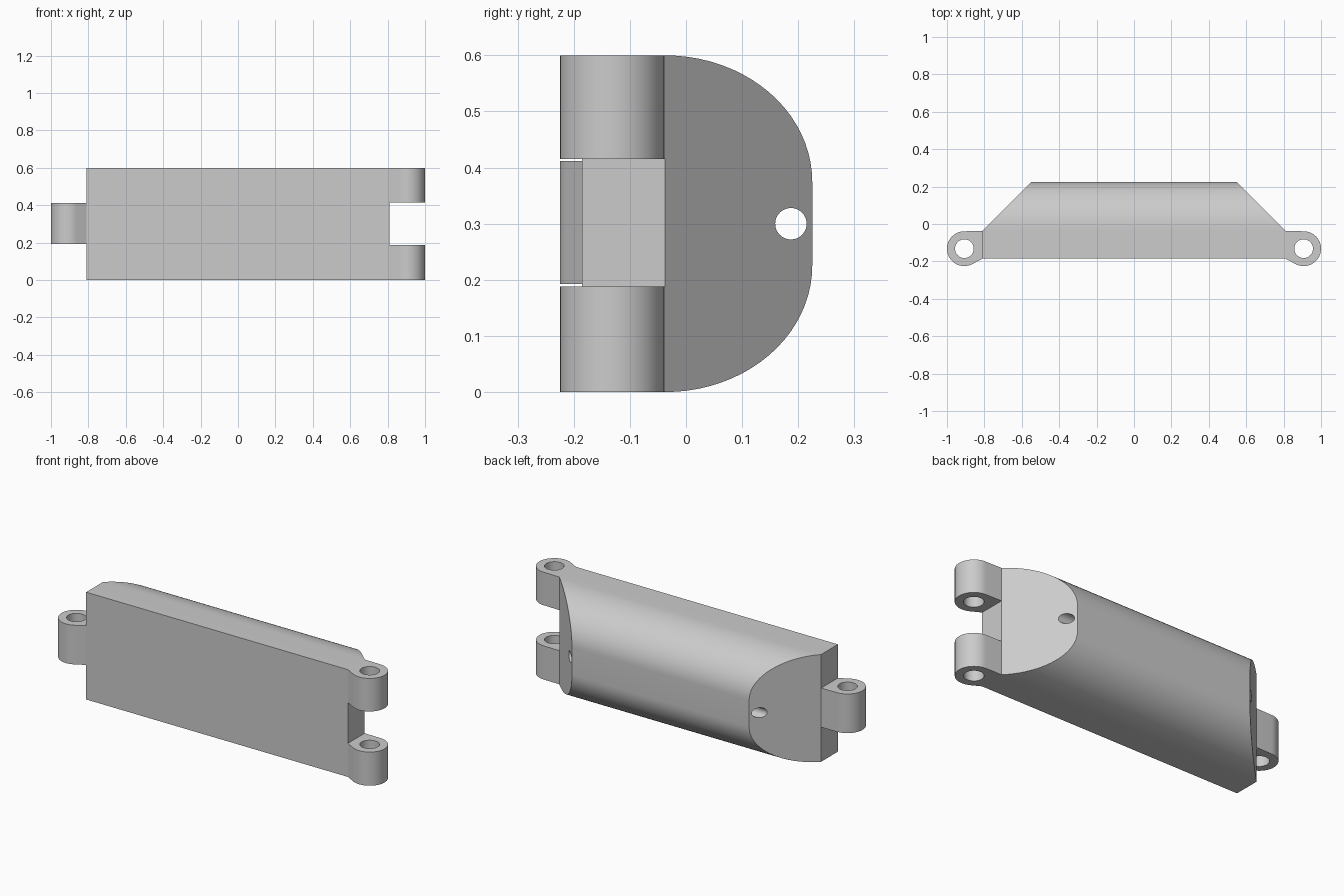
import bpy, bmesh
from math import sin, cos, pi, radians
from mathutils import Vector

if "Cube" in bpy.data.objects:
    bpy.data.objects.remove(bpy.data.objects["Cube"])

END_X, EDGE_Y, FRONT_Y, BACK_Y, HEIGHT = 0.81, -0.037, -0.185, 0.225, 0.6
PIN = (0.907, -0.132)
PIN_R, HOLE_R = 0.093, 0.05


def prism(name, points, offset):
    """Extrude a closed 3D outline along an offset vector."""
    bm = bmesh.new()
    face = bm.faces.new([bm.verts.new(p) for p in points])
    ext = bmesh.ops.extrude_face_region(bm, geom=[face])
    verts = [g for g in ext["geom"] if isinstance(g, bmesh.types.BMVert)]
    bmesh.ops.translate(bm, verts=verts, vec=Vector(offset))
    bmesh.ops.recalc_face_normals(bm, faces=bm.faces)
    mesh = bpy.data.meshes.new(name)
    bm.to_mesh(mesh)
    bm.free()
    obj = bpy.data.objects.new(name, mesh)
    bpy.context.collection.objects.link(obj)
    return obj


def drill(obj, radius, depth, location, rotation=(0, 0, 0)):
    """Cut a round through-hole and shade the result."""
    bpy.ops.mesh.primitive_cylinder_add(vertices=48, radius=radius, depth=depth,
                                        location=location, rotation=rotation)
    cutter = bpy.context.object
    cutter.hide_render = True
    mod = obj.modifiers.new("hole", 'BOOLEAN')
    mod.operation, mod.solver, mod.object = 'DIFFERENCE', 'EXACT', cutter
    bpy.ops.object.select_all(action='DESELECT')
    obj.select_set(True)
    bpy.context.view_layer.objects.active = obj
    bpy.ops.object.modifier_apply(modifier=mod.name)
    bpy.data.objects.remove(cutter, do_unlink=True)
    bpy.ops.object.shade_smooth_by_angle(angle=radians(30))


# Body: flat front with elliptically rounded back edges
ry, rz, n = BACK_Y - EDGE_Y, 0.225, 20
arc = [(EDGE_Y + ry * sin(i / n * pi / 2), rz * cos(i / n * pi / 2)) for i in range(n + 1)]
section = [(FRONT_Y, 0)]
section += [(y, rz - z) for y, z in arc]
section += [(y, HEIGHT - rz + z) for y, z in reversed(arc)]
section += [(FRONT_Y, HEIGHT)]
body = prism("body", [(-END_X, y, z) for y, z in section], (2 * END_X, 0, 0))

# Slice both back ends off at 45 degrees
bm = bmesh.new()
bm.from_mesh(body.data)
for side in (-1, 1):
    cut = bmesh.ops.bisect_plane(bm, geom=bm.verts[:] + bm.edges[:] + bm.faces[:],
                                 dist=1e-5, plane_co=(side * END_X, EDGE_Y, 0),
                                 plane_no=(side, 1, 0), clear_outer=True)
    edges = [g for g in cut["geom_cut"] if isinstance(g, bmesh.types.BMEdge)]
    rim = [e for e in edges if e.is_boundary]
    bmesh.ops.holes_fill(bm, edges=rim, sides=0)
bmesh.ops.recalc_face_normals(bm, faces=bm.faces)
bm.to_mesh(body.data)
bm.free()

# Small hole running the length of the body
drill(body, 0.028, 3, (0, 0.187, 0.3), (0, pi / 2, 0))


def hinge_knuckle(name, side, z0, z1):
    outline = [(END_X, EDGE_Y), (END_X, FRONT_Y)]
    for i in range(33):
        a = radians(242 + 208 * i / 32)
        outline.append((PIN[0] + PIN_R * cos(a), PIN[1] + PIN_R * sin(a)))
    knuckle = prism(name, [(side * x, y, z0) for x, y in outline], (0, 0, z1 - z0))
    drill(knuckle, HOLE_R, 2, (side * PIN[0], PIN[1], 0.3))


# Single knuckle on the left, matching pair on the right
hinge_knuckle("left_hinge_knuckle", -1, 0.193, 0.412)
hinge_knuckle("lower_right_hinge_knuckle", 1, 0, 0.188)
hinge_knuckle("upper_right_hinge_knuckle", 1, 0.415, HEIGHT)
